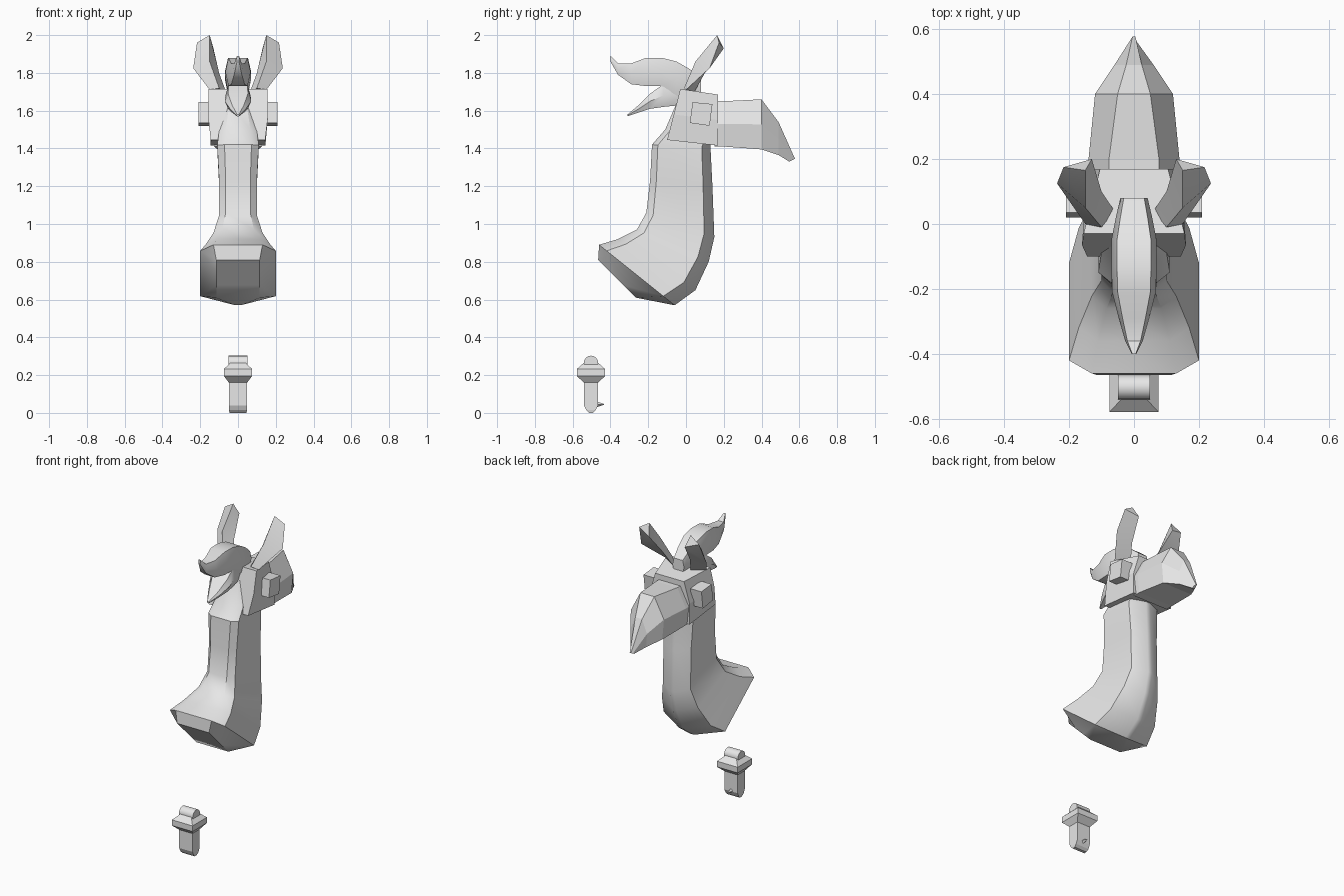
import bpy, bmesh, math
from mathutils import Matrix, Vector

cube = bpy.data.objects.get("Cube")
if cube:
    bpy.data.objects.remove(cube, do_unlink=True)

SHADE = 0.8
grey = bpy.data.materials.new("plain grey")
grey.use_nodes = True
grey.diffuse_color = (SHADE, SHADE, SHADE, 1)
grey.node_tree.nodes["Principled BSDF"].inputs["Base Color"].default_value = grey.diffuse_color


def finish(name, bm, smooth=False):
    """Turn a bmesh into a named, coloured object."""
    bmesh.ops.recalc_face_normals(bm, faces=bm.faces)
    mesh = bpy.data.meshes.new(name)
    bm.to_mesh(mesh)
    bm.free()
    mesh.materials.append(grey)
    obj = bpy.data.objects.new(name, mesh)
    bpy.context.collection.objects.link(obj)
    if smooth:
        bpy.ops.object.select_all(action='DESELECT')
        obj.select_set(True)
        bpy.context.view_layer.objects.active = obj
        bpy.ops.object.shade_smooth_by_angle(angle=math.radians(35))


def loft(name, rings, smooth=False):
    """Skin a row of equal-length rings and cap both ends."""
    bm = bmesh.new()
    loops = [[bm.verts.new(point) for point in ring] for ring in rings]
    for first, second in zip(loops, loops[1:]):
        for i in range(len(first)):
            j = (i + 1) % len(first)
            bm.faces.new((first[i], first[j], second[j], second[i]))
    bm.faces.new(loops[0])
    bm.faces.new(loops[-1])
    finish(name, bm, smooth)


def mirrored(half):
    """Complete a half section across the middle plane."""
    return half + [(-x, y, z) for x, y, z in reversed(half)]


def upright(y, top, bottom, width, crown=0.55, base=0.9, lean=0):
    """Six-sided section, widest at mid height, optionally tilted along y."""
    return mirrored([(width * crown, y, top),
                     (width, y + lean / 2, (top + bottom) / 2),
                     (width * base, y + lean, bottom)])


def neck_section(back_y, back_z, front_y, front_z, width):
    """Flat-backed section with straight sides and a narrow keel in front."""
    back, front = Vector((0, back_y, back_z)), Vector((0, front_y, front_z))
    half = []
    for along, spread in ((0, width * 0.65), (0.1, width), (0.85, width), (1, 0.015)):
        point = back.lerp(front, along)
        half.append((spread, point.y, point.z))
    return mirrored(half)


def plume(name, spine):
    """Leaf-like crest part: full in the middle, running out to a point."""
    rings = []
    for i, (y, top, bottom) in enumerate(spine):
        t = i / (len(spine) - 1)
        width = 0.07 * min(1, 0.6 + 1.4 * t, 0.1 + 2 * (1 - t))
        rings.append(upright(y, top, bottom, width, crown=0.75, base=0.75))
    loft(name, rings, smooth=True)


def square(z, half_x, half_y):
    """Level rectangle around the peg's axis."""
    return [(half_x * a, PEG_Y + half_y * b, z) for a, b in ((1, 1), (-1, 1), (-1, -1), (1, -1))]


def cone(name, radius, tip_radius, length, centre, axis, sides, smooth=False):
    """Cylinder or cone turned to lie along the given axis."""
    turn = Vector(axis).to_track_quat('Z', 'Y').to_matrix().to_4x4()
    bm = bmesh.new()
    bmesh.ops.create_cone(bm, cap_ends=True, segments=sides, radius1=radius, radius2=tip_radius,
                          depth=length, matrix=Matrix.Translation(centre) @ turn)
    finish(name, bm, smooth)


# Neck: from inside the skull down to the flared, obliquely cut end
neck = [neck_section(*row) for row in (
    (-.05, 1.64, .1, 1.5, .07),
    (-.11, 1.5, .13, 1.43, .1),
    (-.18, 1.42, .13, 1.4, .11),
    (-.19, 1.23, .14, 1.2, .1),
    (-.21, 1.06, .15, .93, .1),
    (-.26, .97, .12, .8, .13),
    (-.36, .92, .05, .65, .17),
    (-.46, .89, -.06, .57, .2))]
cut_top, cut_bottom = Vector((.115, -.465, .81)), Vector((.115, -.265, .61))
neck.append(mirrored([tuple(cut_top.lerp(cut_bottom, i / 3)) for i in range(4)]))
loft("neck", neck, smooth=True)

# Skull with a tilted back, and the hooked beak
loft("skull", [upright(-.03, 1.715, 1.445, .16, crown=0.97, lean=-.07),
               upright(.17, 1.685, 1.415, .145, crown=0.72, base=1)])
loft("beak", [upright(.15, 1.65, 1.41, .14),
              upright(.2, 1.65, 1.41, .14),
              upright(.4, 1.66, 1.395, .12, crown=0.42),
              upright(.49, 1.54, 1.365, .06, crown=0.4),
              upright(.577, 1.345, 1.33, .008, lean=-.03)])

# Cupped ears and eye blocks; each ear ring is outer edge, inner edge, back ridge
ear = [[(.15, 0, 1.71), (.06, .04, 1.69), (.1, -.01, 1.72)],
       [(.237, .125, 1.825), (.1, .1, 1.8), (.15, .05, 1.86)],
       [(.217, .175, 1.96), (.13, .2, 1.93), (.15, .165, 2)]]
eye = [(.02, 1.535), (.035, 1.645), (.14, 1.635), (.125, 1.52)]
for side, sign in (("left", 1), ("right", -1)):
    loft(side + "_ear", [[(sign * x, y, z) for x, y, z in ring] for ring in ear], smooth=True)
    loft(side + "_eye", [[(sign * x, y, z) for y, z in eye] for x in (.13, .21)])

# Crest: a large upper plume and a small lower one
plume("upper_plume", [(.08, 1.77, 1.68), (.02, 1.82, 1.68), (-.05, 1.86, 1.68), (-.13, 1.88, 1.73),
                      (-.21, 1.88, 1.73), (-.29, 1.85, 1.74), (-.36, 1.85, 1.79), (-.4, 1.89, 1.86)])
plume("lower_plume", [(-.02, 1.74, 1.63), (-.12, 1.74, 1.62), (-.19, 1.69, 1.61),
                      (-.25, 1.63, 1.59), (-.31, 1.58, 1.57)])

# Separate peg: shaft with a rounded foot, square collar and tapered top
PEG_Y = -.503
loft("peg", [square(*row) for row in (
    (0, .045, .01), (.015, .048, .025), (.04, .048, .037), (.16, .048, .037),
    (.195, .075, .075), (.232, .075, .075), (.265, .04, .038))])

# Rounded knob lying across the peg, and a small thorn behind its foot
cone("peg_knob", .038, .038, .1, (0, PEG_Y, .265), (1, 0, 0), 16, smooth=True)
cone("peg_thorn", .015, .002, .04, (0, PEG_Y + .05, .045), (0, 1, 0), 4)
